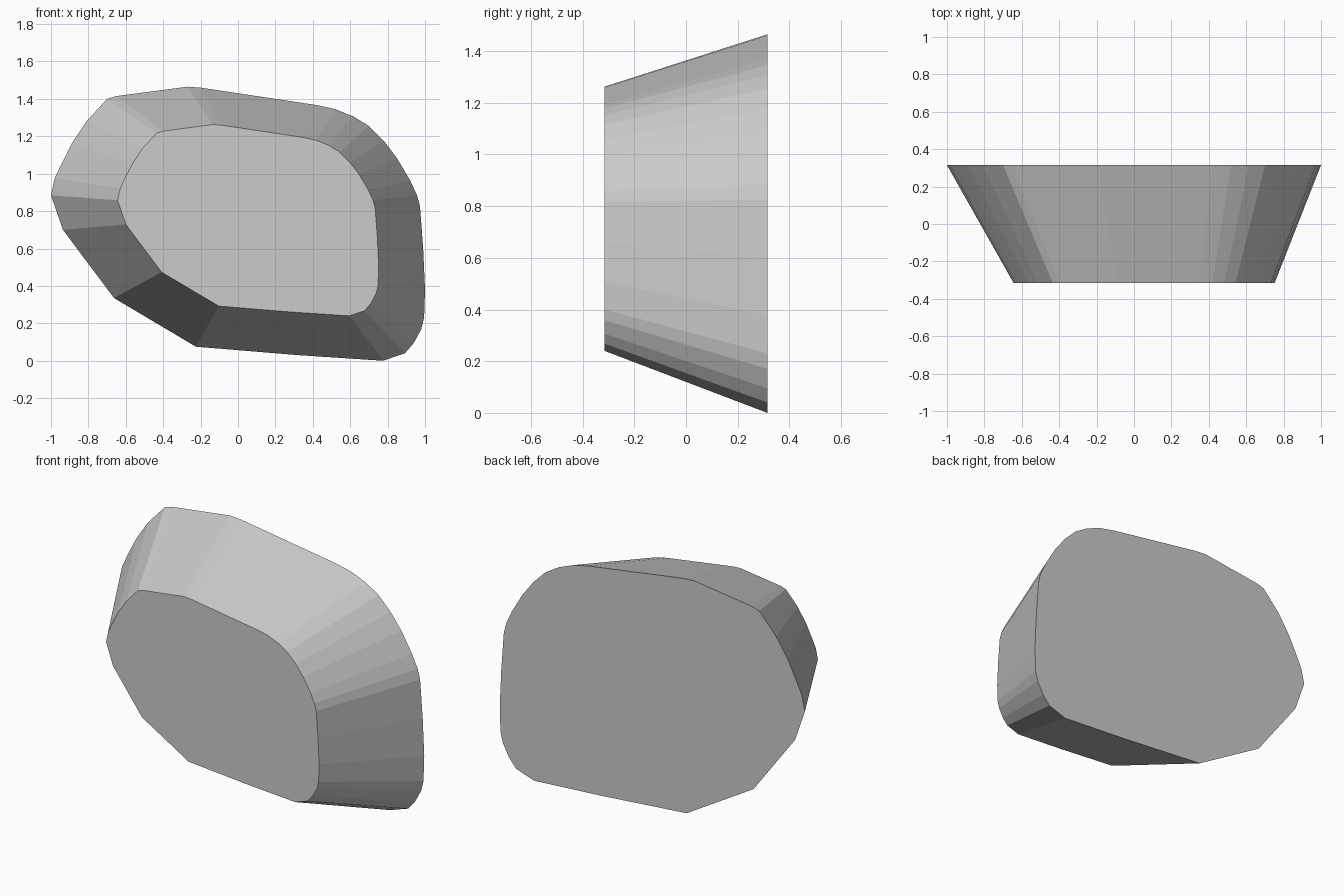
import bpy
import bmesh

old = bpy.data.objects.get("Cube")
if old:
    bpy.data.objects.remove(old, do_unlink=True)

# Single grey material
grey = bpy.data.materials.new("stone_grey")
grey.use_nodes = True
colour = (0.6, 0.6, 0.6, 1)
grey.diffuse_color = colour
grey.node_tree.nodes["Principled BSDF"].inputs["Base Color"].default_value = colour

# Outline of the broad back face (x, z)
outline = [
    (-.70, 1.40), (-.65, 1.415), (-.27, 1.465), (-.20, 1.46), (.42, 1.367),
    (.52, 1.345), (.615, 1.307), (.70, 1.255), (.78, 1.175), (.85, 1.083),
    (.92, .965), (.957, .885), (.973, .826), (.99, .60), (1, .38),
    (.995, .23), (.98, .17), (.94, .095), (.893, .04), (.775, 0),
    (.32, .03), (-.225, .075), (-.663, .335), (-.936, .70), (-1, .885),
    (-.98, .975), (-.94, 1.06), (-.888, 1.163), (-.81, 1.28),
]
HALF_DEPTH = 0.315
TAPER = 0.698
SHIFT_X, SHIFT_Z = 0.054, 0.24


def ring(bm, y, scale, dx, dz):
    """Place a scaled and shifted copy of the outline at depth y."""
    return [bm.verts.new((x * scale + dx, y, z * scale + dz)) for x, z in outline]


# Tapered stone: broad back, narrow front, sloping walls
bm = bmesh.new()
back = ring(bm, HALF_DEPTH, 1, 0, 0)
front = ring(bm, -HALF_DEPTH, TAPER, SHIFT_X, SHIFT_Z)
bm.faces.new(back)
bm.faces.new(front)
for i in range(len(outline)):
    j = (i + 1) % len(outline)
    bm.faces.new((back[i], back[j], front[j], front[i]))
bmesh.ops.recalc_face_normals(bm, faces=bm.faces)

mesh = bpy.data.meshes.new("tapered_stone")
bm.to_mesh(mesh)
bm.free()
mesh.materials.append(grey)
stone = bpy.data.objects.new("tapered_stone", mesh)
bpy.context.collection.objects.link(stone)
